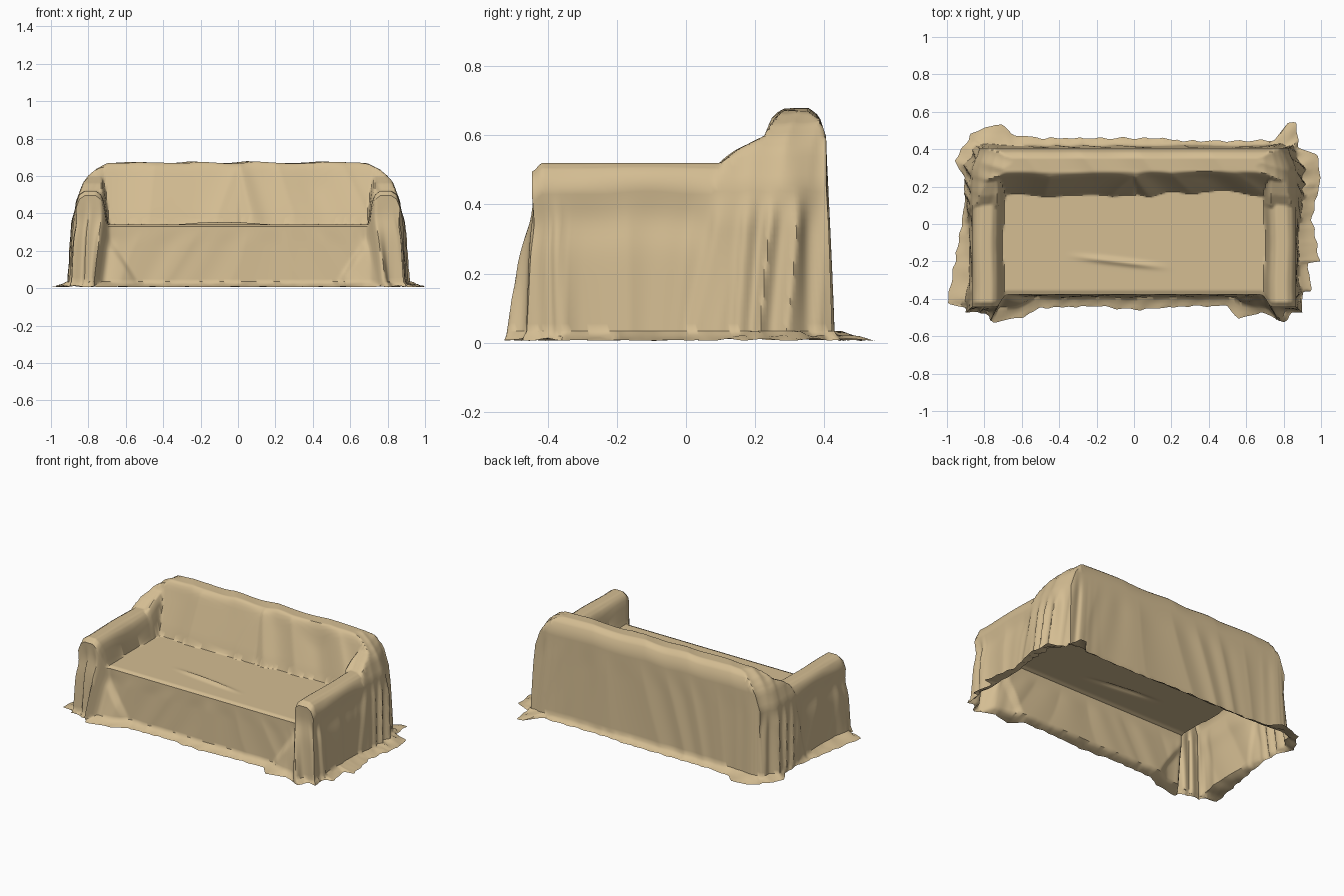
import bpy, bmesh, math
from math import sin
from mathutils import Vector
from mathutils.geometry import intersect_line_line_2d as hit2d

cube = bpy.data.objects.get("Cube")
if cube:
    bpy.data.objects.remove(cube, do_unlink=True)

# One linen colour
linen = bpy.data.materials.new("tan linen")
linen.use_nodes = True
colour = (0.66, 0.51, 0.29, 1)
linen.diffuse_color = colour
shader = linen.node_tree.nodes["Principled BSDF"]
shader.inputs["Base Color"].default_value = colour
shader.inputs["Roughness"].default_value = 0.9


def clamp(v, lo, hi):
    return max(lo, min(hi, v))


def ramp(lo, hi, v):
    t = clamp((v - lo) / (hi - lo), 0, 1)
    return t * t * (3 - 2 * t)


def bump(centre, width, v):
    return math.exp(-((v - centre) / width) ** 2)


def along(profile, v):
    """Height of a polyline profile at position v."""
    if v <= profile[0][0]:
        return profile[0][1]
    for (a, ha), (b, hb) in zip(profile, profile[1:]):
        if v <= b:
            return ha + (hb - ha) * (v - a) / (b - a)
    return profile[-1][1]


def pleat(s):
    """Uneven folds with sharp creases, between -1 and 1."""
    a = 1 - 2 * abs(sin(s + 0.8 * sin(0.37 * s)))
    return 0.65 * a + 0.35 * sin(2.3 * s + 1.4 * sin(0.6 * s))


# Cross-sections of the covered sofa
SEAT = 0.34
BACK = [(0.15, 0.33), (0.17, 0.4), (0.2, 0.49), (0.24, 0.61), (0.255, 0.65),
        (0.275, 0.672), (0.355, 0.674), (0.385, 0.65), (0.405, 0.59)]
CORNER = [(0.03, 0.33), (0.1, 0.52), (0.15, 0.56), (0.23, 0.6), (0.25, 0.65),
          (0.27, 0.678), (0.355, 0.684), (0.385, 0.65), (0.405, 0.58)]
SHOULDER = [(0.6, 0.685), (0.7, 0.665), (0.76, 0.635), (0.8, 0.6), (0.83, 0.56), (0.867, 0.46)]
ARM = [(0.7, 0.33), (0.715, 0.44), (0.73, 0.495), (0.76, 0.52),
       (0.82, 0.52), (0.85, 0.5), (0.867, 0.45)]

# Outline of the hem lying on the floor
HEM = [(-1, -.43), (-.88, -.45), (-.8, -.47), (-.75, -.53), (-.6, -.5), (-.5, -.45),
       (-.2, -.44), (0, -.46), (.3, -.44), (.5, -.44), (.56, -.51), (.68, -.47),
       (.8, -.53), (.87, -.45), (.89, -.36), (.95, -.36), (.93, -.2), (.99, -.2),
       (.97, -.05), (.95, .02), (1, .25), (.98, .37), (.88, .41), (.87, .54),
       (.82, .54), (.78, .45), (.3, .44), (.15, .46), (-.5, .46), (-.65, .48),
       (-.7, .53), (-.8, .52), (-.87, .48), (-.96, .34), (-.88, .2), (-.91, .08),
       (-.94, -.1)]
HEM = [Vector(p) for p in HEM]


def top_height(x, y, front):
    """Height of the cloth lying over seat, arms and back."""
    ax = abs(x)
    # Seat with a few flat creases
    seat = SEAT - 0.01 * ramp(0.025, 0, y - front)
    crease = y + 0.2 + 0.12 * (x + 0.1)
    seat += 0.014 * bump(0, 0.016, crease) * ramp(0.3, 0.05, abs(x + 0.08))
    # Back, with hanging folds slanting across its face
    face = ramp(0.1, 0.17, y) * ramp(0.3, 0.24, y)
    slant = (14 if x > 0 else -14) * y * (0.5 + 0.5 * sin(2.4 * x + 0.4))
    shift = face * (0.012 * pleat(11 * x + slant) - 0.02 * bump(0.4, 0.22, x))
    back = along(BACK, y + shift) + 0.006 * ramp(0.2, 0.3, y) * pleat(8 * x + 6 * y)
    # Cloth bunched where the back meets each arm
    bunch = ramp(0.64, 0.73, ax)
    bunched = along(CORNER, y + 0.008 * pleat(38 * ax + 10 * y)) * bunch
    back = min(max(back, bunched), along(SHOULDER, ax) + 0.005 * pleat(30 * y + 9 * x))
    # Arm with a softened front end
    arm = along(ARM, ax + 0.003 * sin(14 * y)) - 0.025 * ramp(0.03, 0, y - front)
    return max(seat, arm, back)


bm = bmesh.new()

# Upper cloth: a grid laid over the sofa, drawn in at the rear corners
NX, NY = 180, 90
HALF_W, REAR = 0.867, 0.405
grid = []
for i in range(NX + 1):
    x = HALF_W * (2 * i / NX - 1)
    front = -0.378 - 0.067 * ramp(0.68, 0.74, abs(x))
    column = []
    for j in range(NY + 1):
        y = front + (REAR - front) * j / NY
        drawn_in = 1 - 0.045 * ramp(0.28, REAR, y) * ramp(0.6, HALF_W, abs(x))
        column.append(bm.verts.new((x * drawn_in, y, top_height(x, y, front))))
    grid.append(column)
for i in range(NX):
    for j in range(NY):
        bm.faces.new((grid[i][j], grid[i + 1][j], grid[i + 1][j + 1], grid[i][j + 1]))

# Rim of the upper cloth, anticlockwise from the front right corner
rim = [grid[i][0] for i in range(NX)]
rim += [grid[NX][j] for j in range(NY)]
rim += [grid[i][NY] for i in range(NX, 0, -1)]
rim += [grid[0][j] for j in range(NY, 0, -1)]


def hem_target(p, d):
    """Point of the floor outline reached from p in direction d."""
    best = p + d * 0.04
    for a, b in zip(HEM, HEM[1:] + HEM[:1]):
        q = hit2d(p, p + d, a, b)
        if q and (q - p).length > (best - p).length:
            best = q
    return best


# Hanging skirt with pleats, ending in a hem spread on the floor
DROPS = 20
SPREAD = [(0.3, 0.022), (0.65, 0.014), (1, 0.009)]
columns, length, last = [], 0, rim[0].co.copy()
for v in rim:
    top = v.co.copy()
    length += (top.xy - last.xy).length
    last = top
    ax = abs(top.x)
    core = Vector((clamp(top.x, -0.62, 0.62), clamp(top.y, -0.24, 0.24)))
    d = (top.xy - core).normalized()
    target = hem_target(top.xy, d)
    reach = (target - top.xy).length
    # Deep pleats at the corners, shallow ones elsewhere
    on_front = ramp(-0.3, -0.4, top.y)
    at_arm_front = ramp(0.6, 0.74, ax) * on_front
    at_back_corner = ramp(0.6, 0.8, ax) * ramp(0, 0.2, top.y)
    deep = max(at_arm_front, at_back_corner)
    depth = 0.004 + 0.008 * deep
    # Cloth under the arm roll is drawn in; arm fronts fan out below
    under_roll = ramp(0.84, 0.86, ax) * ramp(0.1, 0, top.y)
    fan = ramp(0.5, 0.64, ax) * ramp(0.8, 0.7, ax) * on_front
    limit = 0.014 + 0.036 * at_arm_front + 0.016 * at_back_corner
    column = [v]
    for k in range(1, DROPS + 1):
        t = k / DROPS
        z = top.z + (0.035 - top.z) * t
        out = min(0.55 * reach, limit) * t ** 1.1
        out += 0.05 * fan * t * ramp(0.72 - 0.2 * t, 0.76 - 0.2 * t, ax)
        out -= 0.012 * max(under_roll, at_arm_front) * bump(0.22, 0.16, t)
        # Edge of the layer hanging from the back over each side
        lap = ramp(0.84, 0.86, ax) * ramp(0.08 - 0.09 * t, 0.12 - 0.09 * t, top.y)
        out += 0.012 * lap * ramp(0, 0.3, t) * ramp(0.4, 0.3, top.y)
        swing = 2.5 * t * sin(3 * length)
        fold = pleat(14 * length + swing) * (1 - deep)
        fold += pleat(34 * length + 0.6 * swing) * deep
        out += depth * fold * ramp(0, 0.35, t)
        p = top.xy + d * out
        column.append(bm.verts.new((p.x, p.y, z)))
    foot = column[-1].co.xy
    for n, (f, z) in enumerate(SPREAD):
        p = foot.lerp(target, f) + d * 0.006 * f * pleat(31 * length)
        rumple = (0.008 + 0.014 * deep) * (0.5 + 0.5 * pleat(26 * length + n)) * (1 - 0.6 * f)
        column.append(bm.verts.new((p.x, p.y, z + rumple - 0.003)))
    columns.append(column)
for a, b in zip(columns, columns[1:] + columns[:1]):
    for k in range(len(a) - 1):
        bm.faces.new((a[k], a[k + 1], b[k + 1], b[k]))

bmesh.ops.recalc_face_normals(bm, faces=bm.faces)
mesh = bpy.data.meshes.new("sofa_cover")
bm.to_mesh(mesh)
bm.free()
mesh.materials.append(linen)
cover = bpy.data.objects.new("sofa_cover", mesh)
bpy.context.collection.objects.link(cover)
bpy.context.view_layer.objects.active = cover
cover.select_set(True)
bpy.ops.object.shade_smooth_by_angle(angle=math.radians(50))
